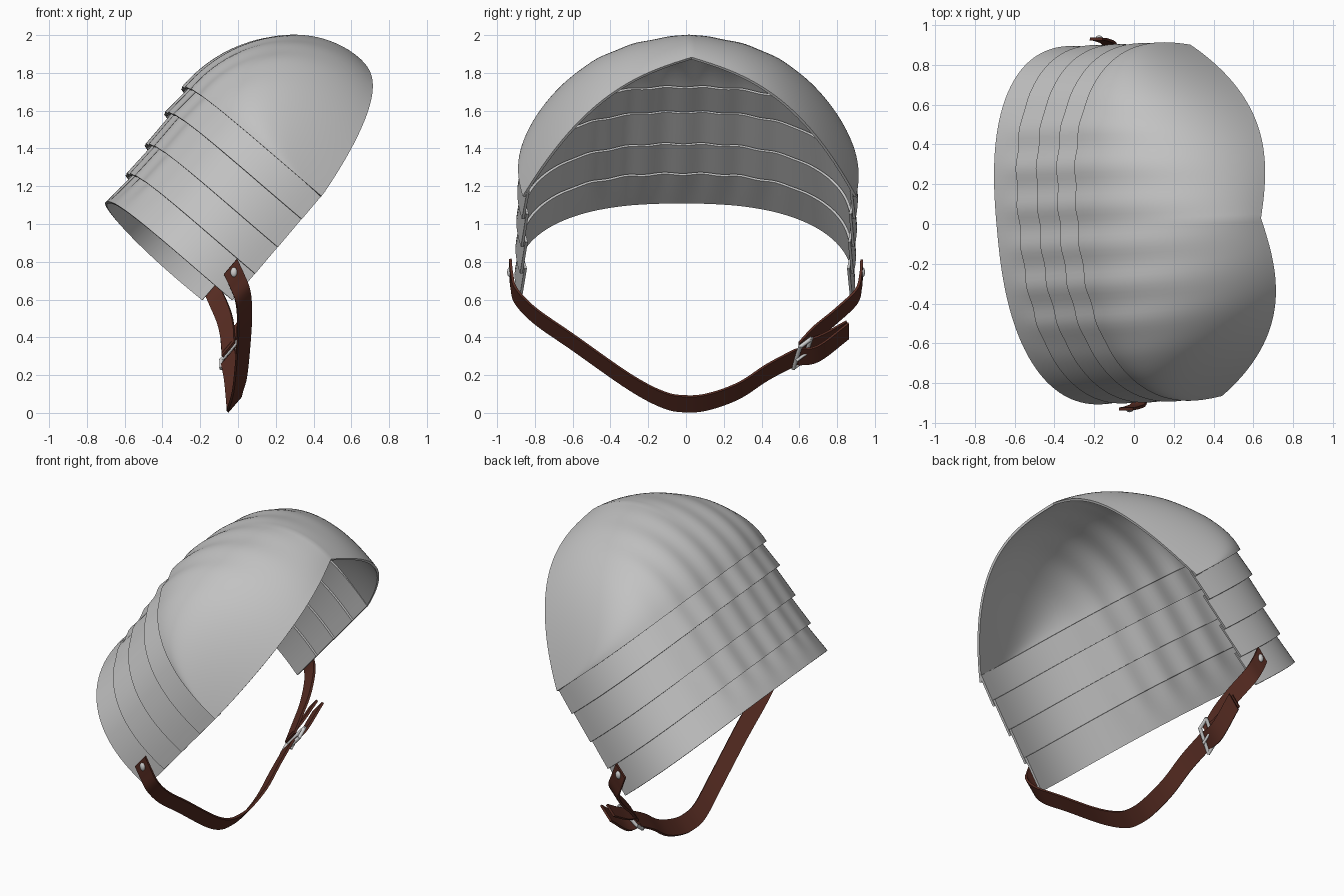
import bpy, bmesh, math
from mathutils import Vector, Matrix

if "Cube" in bpy.data.objects:
    bpy.data.objects.remove(bpy.data.objects["Cube"])


def material(name, rgb):
    m = bpy.data.materials.new(name)
    m.use_nodes = True
    m.diffuse_color = (*rgb, 1)
    bsdf = next(n for n in m.node_tree.nodes if n.type == 'BSDF_PRINCIPLED')
    bsdf.inputs["Base Color"].default_value = (*rgb, 1)
    bsdf.inputs["Roughness"].default_value = 0.5
    return m


STEEL = material("steel grey", (0.54, 0.54, 0.54))
LEATHER = material("brown leather", (0.095, 0.025, 0.016))
FITTING = material("pale fitting metal", (0.62, 0.62, 0.62))

STACK = Vector((0.65, 0, 0.76))   # direction in which the plates stack
COLS = 96
POWER = 2.5                       # squareness of the plate section
ARCH = 0.03                       # rise of each plate edge at its middle
PINCH = 0.07                      # inward curl of the plate ends


def place(y, depth, height):
    """Shell coordinates (across, outward, along the stack) to world."""
    x = -0.362 - 0.77 * depth + 0.65 * height
    z = 0.30 + 0.64 * depth + 0.76 * height
    return Vector((x - 0.09 * y, y + 0.04 * x + 0.004, z))


def flute(y):
    """Shallow ridges around the middle of each plate."""
    fade = min(1, max(0, (0.7 - abs(y)) / 0.25))
    return -0.006 * fade * math.cos(2 * math.pi * y / 0.2)


def section(col):
    """Unit section point (across, outward) for a column."""
    a = 2 * col / COLS - 1
    phi = math.pi / 2 * abs(a) ** 1.3
    outward = 0 if abs(a) == 1 else math.cos(phi) ** (2 / POWER)
    across = math.sin(phi) ** (2 / POWER) * (1 - PINCH * (1 - outward) ** 2)
    return math.copysign(across, a), outward, phi


def finish(name, bm, mat, thickness=0, offset=0):
    me = bpy.data.meshes.new(name)
    bm.to_mesh(me)
    bm.free()
    ob = bpy.data.objects.new(name, me)
    bpy.context.collection.objects.link(ob)
    me.materials.append(mat)
    bpy.ops.object.select_all(action='DESELECT')
    ob.select_set(True)
    bpy.context.view_layer.objects.active = ob
    if thickness:
        mod = ob.modifiers.new("thickness", 'SOLIDIFY')
        mod.thickness = thickness
        mod.offset = offset
        bpy.ops.object.modifier_apply(modifier="thickness")
    bpy.ops.object.shade_smooth_by_angle(angle=math.radians(40))


def sheet(name, rows, mat, thickness, offset):
    """Skin a grid of points and give it thickness."""
    bm = bmesh.new()
    grid = [[bm.verts.new(p) for p in row] for row in rows]
    for r0, r1 in zip(grid, grid[1:]):
        for i in range(len(r0) - 1):
            bm.faces.new((r0[i], r1[i], r1[i + 1], r0[i + 1]))
    bmesh.ops.remove_doubles(bm, verts=bm.verts, dist=0.0005)
    finish(name, bm, mat, thickness, offset)


# Overlapping lames: lower edge height, outward depth, half width
edges = [(0.39, 0.78, 0.95), (0.575, 0.79, 0.95), (0.76, 0.815, 0.95),
         (0.955, 0.847, 0.95), (1.115, 0.865, 0.95)]
for k, (low, high) in enumerate(zip(edges, edges[1:])):
    rows = []
    for j in range(5):
        t = j / 4
        h = low[0] + (high[0] + 0.035 - low[0]) * t
        d = low[1] + (high[1] - 0.032 - low[1]) * t
        w = low[2] + (high[2] - 0.024 - low[2]) * t
        ripple = t if k == 0 else 1      # the lowest rim is plain
        row = []
        for c in range(COLS + 1):
            a, o, _ = section(c)
            row.append(place(w * a, d * o + ripple * flute(w * a), h + ARCH * o * o))
        rows.append(row)
    sheet(f"lame_{k + 1}", rows, STEEL, 0.014, -1)

# Domed top plate: each column sweeps from the lower edge to the neck edge
base_h, base_d, base_w = edges[-1]
NECK_H, NECK_D, NECK_W = 1.857, 0.268, base_w * (1 - PINCH)
ROWS = 28
rows = []
for j in range(ROWS + 1):
    theta = math.pi / 2 * j / ROWS
    row = []
    for c in range(COLS + 1):
        a, o, phi = section(c)
        q = math.sin(phi) ** 0.85
        neck_y = math.copysign(NECK_W * q, a)
        neck_d = NECK_D * (1 - q) ** 1.25
        neck_h = NECK_H - (NECK_H - base_h) * (0.1 * q + 0.9 * q ** 2.75)
        e = 1 - 0.17 * math.sin(phi)
        cs, sn = max(0, math.cos(theta)) ** e, math.sin(theta) ** e
        start_h = base_h + ARCH * o * o
        y = neck_y + (base_w * a - neck_y) * cs
        d = neck_d + (base_d * o - neck_d) * cs
        h = start_h + (neck_h - start_h) * sn
        row.append(place(y, d + flute(base_w * a) * cs ** 1.5, h))
    rows.append(row)
sheet("shoulder_dome", rows, STEEL, 0.014, -1)


# Leather straps
def smooth_path(points, steps=8):
    p = [Vector(q) for q in points]
    p = [2 * p[0] - p[1]] + p + [2 * p[-1] - p[-2]]
    out = []
    for a, b, c, d in zip(p, p[1:], p[2:], p[3:]):
        for s in range(steps):
            t = s / steps
            out.append(0.5 * (2 * b + (c - a) * t + (2 * a - 5 * b + 4 * c - d) * t * t
                              + (3 * b - a - 3 * c + d) * t ** 3))
    return out + [p[-2]]


def strap(name, points, half=0.054):
    side = STACK * half
    sheet(name, [[p - side, p, p + side] for p in smooth_path(points)], LEATHER, 0.014, 0)


strap("under_arm_strap", [(-0.04, -0.93, 0.775), (-0.005, -0.922, 0.70), (0.025, -0.90, 0.62),
                          (0.035, -0.80, 0.515), (0.03, -0.60, 0.375), (0.01, -0.30, 0.165),
                          (-0.015, -0.12, 0.07), (-0.02, 0, 0.048), (-0.02, 0.12, 0.06),
                          (-0.025, 0.28, 0.118), (-0.035, 0.43, 0.215), (-0.05, 0.58, 0.295)])
strap("strap_tail", [(-0.05, 0.58, 0.295), (-0.045, 0.70, 0.315), (-0.035, 0.86, 0.435)])
strap("buckle_strap", [(-0.19, 0.93, 0.775), (-0.16, 0.925, 0.70), (-0.12, 0.90, 0.615),
                       (-0.075, 0.79, 0.51), (-0.055, 0.68, 0.42), (-0.05, 0.60, 0.335)], 0.05)
strap("strap_fold", [(-0.055, 0.61, 0.345), (-0.06, 0.72, 0.385), (-0.06, 0.85, 0.455)], 0.04)


# Buckle frame and prong
def rod(bm, a, b, radius):
    d = b - a
    m = Matrix.Translation((a + b) / 2) @ d.to_track_quat('Z', 'Y').to_matrix().to_4x4()
    bmesh.ops.create_cone(bm, cap_ends=True, segments=10, radius1=radius, radius2=radius,
                          depth=d.length + radius, matrix=m)


bm = bmesh.new()
centre = Vector((-0.04, 0.615, 0.315))
along = Vector((0, 0.8, 0.6)) * 0.035
wide = Vector((0.65, 0.25, 0.76)) * 0.074
corners = [centre + along * i + wide * j for i, j in ((-1, -1), (1, -1), (1, 1), (-1, 1))]
for i in range(4):
    rod(bm, corners[i], corners[(i + 1) % 4], 0.011)
lift = Vector((0.006, 0.006, -0.012))
rod(bm, centre - along * 1.2 + lift, centre + along + lift, 0.008)
finish("buckle", bm, FITTING)

# Rivets holding the strap ends
for name, pos in (("front_rivet", (-0.022, -0.934, 0.745)), ("back_rivet", (-0.175, 0.935, 0.745))):
    bm = bmesh.new()
    m = Matrix.Translation(pos) @ Matrix.Diagonal((0.018, 0.013, 0.026, 1))
    bmesh.ops.create_uvsphere(bm, u_segments=16, v_segments=8, radius=1, matrix=m)
    finish(name, bm, FITTING)
